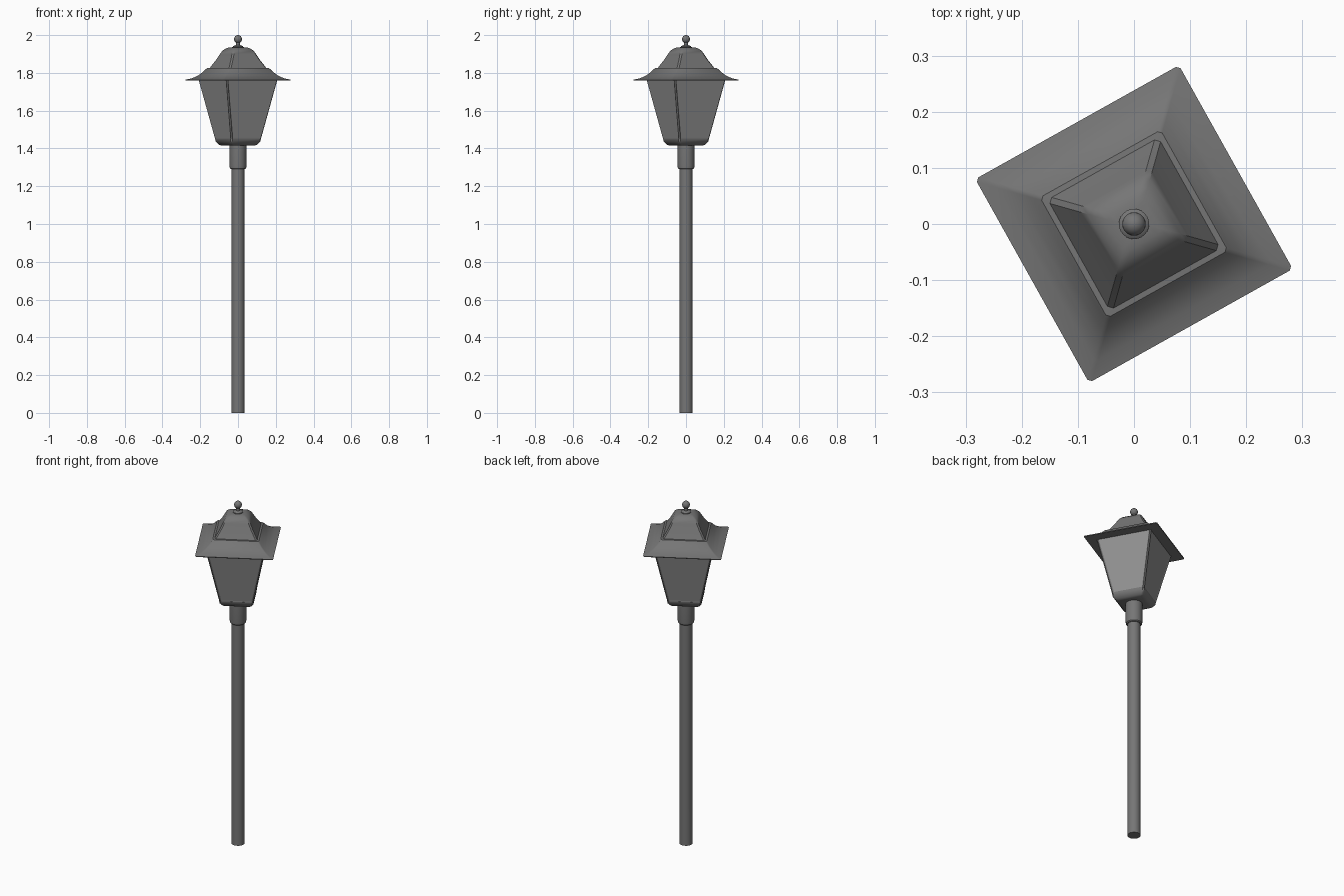
import bpy, bmesh, math

cube = bpy.data.objects.get("Cube")
if cube:
    bpy.data.objects.remove(cube, do_unlink=True)

TURN = math.radians(29.2)   # the lantern head is turned on its post


def material(name, value):
    m = bpy.data.materials.new(name)
    m.use_nodes = True
    colour = (value, value, value, 1)
    m.diffuse_color = colour
    m.node_tree.nodes["Principled BSDF"].inputs["Base Color"].default_value = colour
    return m


metal = material("dark grey metal", 0.18)
glass = material("pale grey glass", 0.28)


def finish(name, bm, mats, angle=35):
    bmesh.ops.recalc_face_normals(bm, faces=bm.faces)
    mesh = bpy.data.meshes.new(name)
    bm.to_mesh(mesh)
    bm.free()
    ob = bpy.data.objects.new(name, mesh)
    bpy.context.collection.objects.link(ob)
    for m in mats:
        mesh.materials.append(m)
    bpy.ops.object.select_all(action="DESELECT")
    ob.select_set(True)
    bpy.context.view_layer.objects.active = ob
    bpy.ops.object.shade_smooth_by_angle(angle=math.radians(angle))
    return ob


def loft(bm, rings):
    """Skin a stack of rings and cap both ends."""
    loops = [[bm.verts.new(p) for p in ring] for ring in rings]
    n = len(loops[0])
    for a, b in zip(loops, loops[1:]):
        for i in range(n):
            j = (i + 1) % n
            bm.faces.new((a[i], a[j], b[j], b[i]))
    bm.faces.new(loops[0][::-1])
    bm.faces.new(loops[-1])


def square(radius, z, cut=0.006):
    """Square ring with clipped corners; radius reaches the corners."""
    h = radius / math.sqrt(2)
    pts = []
    for k in range(4):
        t = TURN + k * math.pi / 2
        for x, y in ((h, h - cut), (h - cut, h)):
            pts.append((x * math.cos(t) - y * math.sin(t),
                        x * math.sin(t) + y * math.cos(t), z))
    return pts


def circle(radius, z, n=24):
    return [(radius * math.cos(2 * math.pi * i / n),
             radius * math.sin(2 * math.pi * i / n), z) for i in range(n)]


def square_part(name, profile, cut=0.006):
    bm = bmesh.new()
    loft(bm, [square(r, z, cut) for r, z in profile])
    return finish(name, bm, [metal])


def round_part(name, profile):
    bm = bmesh.new()
    loft(bm, [circle(r, z) for r, z in profile])
    return finish(name, bm, [metal])


# Post and the collar that carries the head
round_part("post", [(0.035, 0), (0.034, 1.32)])
round_part("collar", [(0.038, 1.29), (0.043, 1.295), (0.045, 1.31), (0.045, 1.425)])

# Tray under the lantern
square_part("lantern_tray", [(0.095, 1.415), (0.11, 1.42), (0.128, 1.437),
                             (0.13, 1.452)], 0.008)

# Four framed panes
bm = bmesh.new()
loft(bm, [square(0.129, 1.45), square(0.22, 1.765)])
bmesh.ops.recalc_face_normals(bm, faces=bm.faces)
panes = [f for f in bm.faces if abs(f.normal.z) < 0.5 and f.calc_area() > 0.02]
bmesh.ops.inset_individual(bm, faces=panes, thickness=0.009, depth=-0.003)
for f in panes:
    f.material_index = 1
finish("lantern_panes", bm, [metal, glass], 20)

# Flared brim, then the bell-shaped cap above it
square_part("roof_brim", [(0.292, 1.759), (0.294, 1.763), (0.255, 1.772),
                          (0.225, 1.785), (0.198, 1.803), (0.18, 1.82),
                          (0.174, 1.825), (0.16, 1.826)])
square_part("roof_cap", [(0.163, 1.822), (0.155, 1.832), (0.125, 1.868),
                         (0.103, 1.9), (0.09, 1.917), (0.072, 1.929),
                         (0.052, 1.935), (0.03, 1.936)], 0.008)

# Finial on top
round_part("finial_stem", [(0.027, 1.932), (0.027, 1.94), (0.022, 1.944),
                           (0.01, 1.947), (0.009, 1.968)])
bm = bmesh.new()
bmesh.ops.create_uvsphere(bm, u_segments=20, v_segments=12, radius=0.021)
ball = finish("finial_ball", bm, [metal])
ball.location.z = 1.979
